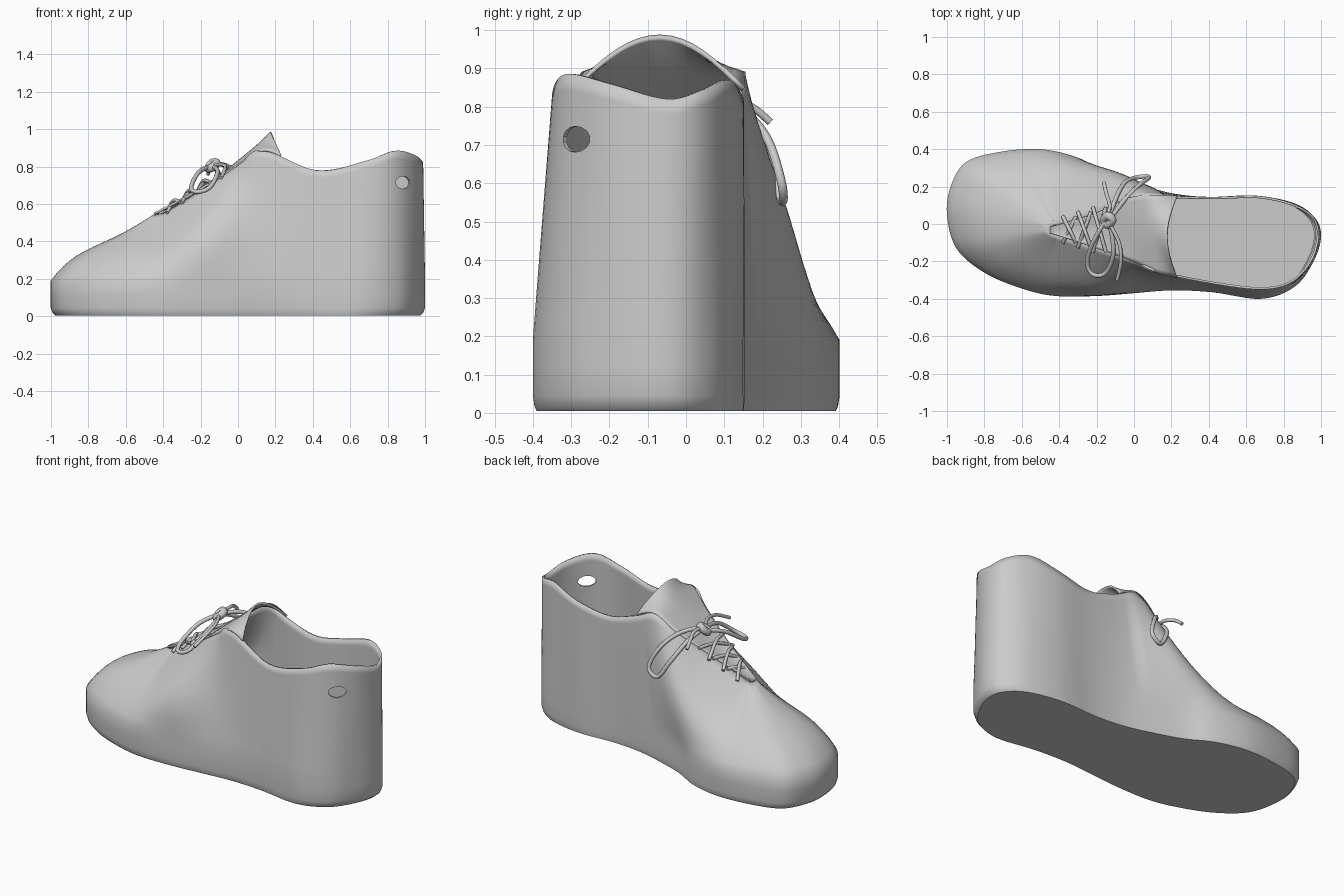
import bpy, bmesh, math
from mathutils import Vector

if "Cube" in bpy.data.objects:
    bpy.data.objects.remove(bpy.data.objects["Cube"])

# Ground outline (x, y) counter-clockwise from the back of the heel
OUTLINE = [(1, -.07), (.97, .03), (.86, .11), (.65, .152), (.4, .145), (.2, .165), (0, .22),
           (-.15, .275), (-.3, .355), (-.5, .4), (-.72, .385), (-.9, .33), (-.98, .2),
           (-1, .05), (-.95, -.13), (-.8, -.26), (-.6, -.345), (-.42, -.385), (-.2, -.385),
           (0, -.37), (.2, -.355), (.42, -.365), (.68, -.4), (.86, -.335), (.96, -.2)]
# Matching upper edge (x, y, z): collar, throat, throat tip, throat, collar
RIM = [(.99, -.05, .82), (.95, .05, .845), (.83, .115, .87), (.66, .15, .82), (.44, .145, .78),
       (.25, .148, .83), (.11, .155, .885), (-.02, .14, .81), (-.2, .06, .68), (-.4, 0, .56),
       (-.42, 0, .55), (-.44, -.01, .545), (-.45, -.02, .545), (-.45, -.03, .545),
       (-.45, -.04, .545), (-.44, -.05, .545), (-.42, -.06, .55), (-.38, -.07, .565),
       (-.18, -.13, .69), (0, -.2, .81), (.13, -.26, .89), (.42, -.32, .78),
       (.68, -.35, .83), (.84, -.315, .885), (.95, -.2, .86)]


def spline(points, steps, closed):
    """Sample a smooth curve through the points."""
    p = [Vector(q) for q in points]
    n = len(p)
    at = (lambda i: p[i % n]) if closed else (lambda i: p[max(0, min(n - 1, i))])
    out = []
    for i in range(n if closed else n - 1):
        a, b, c, d = at(i - 1), at(i), at(i + 1), at(i + 2)
        for k in range(steps):
            t = k / steps
            out.append(.5 * (2 * b + (c - a) * t + (2 * a - 5 * b + 4 * c - d) * t ** 2
                             + (3 * b - a - 3 * c + d) * t ** 3))
    return out if closed else out + [p[-1]]


def loft(name, rings, closed=True, cap=False, thickness=0):
    """Skin a list of rings into a smooth surface."""
    bm = bmesh.new()
    rows = [[bm.verts.new(v) for v in r] for r in rings]
    n = len(rows[0])
    for r0, r1 in zip(rows, rows[1:]):
        for i in range(n if closed else n - 1):
            j = (i + 1) % n
            bm.faces.new((r0[i], r0[j], r1[j], r1[i]))
    if cap:
        bm.faces.new(rows[0][::-1])
    me = bpy.data.meshes.new(name)
    bm.to_mesh(me)
    bm.free()
    ob = bpy.data.objects.new(name, me)
    bpy.context.collection.objects.link(ob)
    bpy.ops.object.select_all(action='DESELECT')
    ob.select_set(True)
    bpy.context.view_layer.objects.active = ob
    bpy.ops.object.shade_smooth_by_angle(angle=math.radians(40))
    if thickness:
        m = ob.modifiers.new("thickness", 'SOLIDIFY')
        m.thickness, m.offset = thickness, -1
    return ob


def lace(name, points, radius=.01, cyclic=False):
    """Round cord through the points."""
    cu = bpy.data.curves.new(name, 'CURVE')
    cu.dimensions = '3D'
    cu.bevel_depth, cu.bevel_resolution, cu.use_fill_caps = radius, 3, True
    path = spline(points, 6, cyclic)
    s = cu.splines.new('POLY')
    s.points.add(len(path) - 1)
    s.use_cyclic_u = cyclic
    for sp, v in zip(s.points, path):
        sp.co = (*v, 1)
    ob = bpy.data.objects.new(name, cu)
    bpy.context.collection.objects.link(ob)


base = spline(OUTLINE, 6, True)
rim = spline(RIM, 6, True)
BAND = .19  # height of the upright sole band


def wall(s):
    """Ring a fraction s of the way from sole band to rim: domed toe, full quarters."""
    ring = []
    for b, r in zip(base, rim):
        p = Vector((b.x, b.y, BAND)).lerp(r, s)
        w = min(1, (r.xy - b).length / .55)
        p.z += .42 * w * s * (1 - s) ** 3
        if abs(b.y) > .2:
            side = math.exp(-((b.x + .22) / .23) ** 2)
            p.y += math.copysign(.068 if b.y > 0 else .08, b.y) * side * math.sin(math.pi * s)
        ring.append(p)
    return ring


def flat(k, z):
    return [Vector((b.x * k, b.y * k, z)) for b in base]


# Shoe body: flat sole, upright band, upper drawn in to collar and throat
rings = [flat(.975, .005), flat(.99, .018), flat(1, .045), flat(1, .12)]
rings += [wall(i / 16) for i in range(17)]
body = loft("shoe_body", rings, cap=True, thickness=.012)

# Worn hole near the heel
bpy.ops.mesh.primitive_cylinder_add(vertices=14, radius=1, depth=.2, location=(.88, -.285, .715))
cutter = bpy.context.object
cutter.name = "heel_hole_cutter"
cutter.scale = (.052, .034, 1)
cutter.rotation_euler = (math.radians(90), 0, math.radians(42))
cutter.hide_render = True
cutter.display_type = 'WIRE'
cut = body.modifiers.new("heel_hole", 'BOOLEAN')
cut.operation, cut.object = 'DIFFERENCE', cutter

# Insole inside the body
loft("insole", [[Vector((b.x * k, b.y * k - .04 * (1 - k), .18)) for b in base] for k in (.965, .5, .02)])

# Tongue: arched sheet between the throat edges
left = spline([(-.445, -.05, .542), (-.2, -.13, .675), (0, -.2, .8), (.13, -.26, .88), (.23, -.28, .85)], 6, False)
right = spline([(-.445, -.015, .542), (-.2, .06, .675), (-.02, .14, .8), (.11, .152, .88), (.23, .145, .84)], 6, False)
crown = spline([(0, 0, 0), (0, 0, -.012), (0, 0, .01), (-.01, 0, .03), (-.05, 0, .135)], 6, False)
rows = [[a.lerp(b, k / 16) + c * math.sin(math.pi * k / 16) for k in range(17)]
        for a, b, c in zip(left, right, crown)]
loft("tongue", rows, closed=False, thickness=.012)

# Criss-cross lacing up the throat
for i in range(3):
    x0, x1 = -.38 + .08 * i, -.31 + .08 * i
    z0, z1 = .575 + .053 * i, .62 + .053 * i
    yl, yr = -.1 - .025 * i, .04 + .025 * i
    mid = (x0 + x1) / 2, -.03, (z0 + z1) / 2
    lace(f"cross_lace_a_{i + 1}", [(x0, yl, z0 - .02), (*mid[:2], mid[2] + .008), (x1, yr, z1 - .01)])
    lace(f"cross_lace_b_{i + 1}", [(x0, yr, z0 - .02), (*mid[:2], mid[2] + .02), (x1, yl, z1 - .01)])

# Bow: knot, two loops and two tails
lace("bow_knot", [(-.16, .02, .79), (-.14, .045, .82), (-.115, .02, .82), (-.14, -.005, .795)], .022, True)
lace("bow_loop_front", [(-.14, .01, .8), (-.21, -.08, .77), (-.25, -.2, .69), (-.22, -.27, .665),
                        (-.15, -.26, .69), (-.11, -.15, .77)], .012, True)
lace("bow_loop_back", [(-.13, .03, .81), (-.05, .13, .8), (.03, .21, .72), (.08, .25, .6),
                       (.02, .25, .555), (-.05, .22, .66), (-.1, .13, .76)], .012, True)
lace("bow_tail_front", [(-.13, 0, .81), (-.08, -.1, .81), (-.07, -.2, .79), (-.09, -.3, .74)])
lace("bow_tail_back", [(-.14, .04, .82), (-.13, .1, .82), (-.15, .17, .8), (-.16, .22, .76)])
